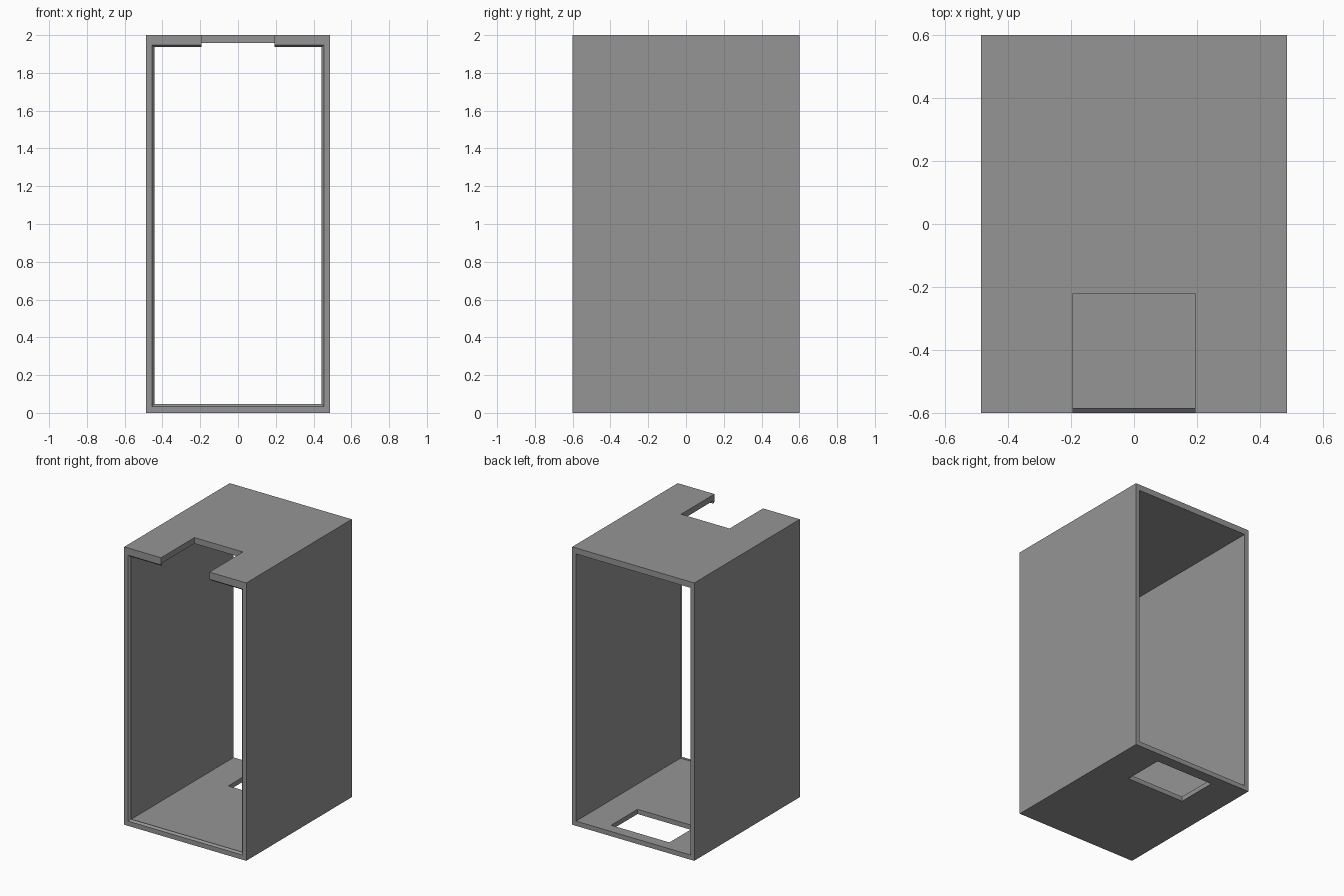
import bpy, bmesh

if "Cube" in bpy.data.objects:
    bpy.data.objects.remove(bpy.data.objects["Cube"])

W, D, H = 0.486, 0.6, 2.0   # half width, half depth, height

grey = bpy.data.materials.new("mid_grey")
grey.diffuse_color = (0.3, 0.3, 0.3, 1)
grey.use_nodes = True
grey.node_tree.nodes["Principled BSDF"].inputs["Base Color"].default_value = grey.diffuse_color


def loft(name, sections):
    """Solid through rectangular sections (y, half width, bottom z, top z)."""
    bm = bmesh.new()
    rings = [[bm.verts.new(p) for p in ((-w, y, lo), (w, y, lo), (w, y, hi), (-w, y, hi))]
             for y, w, lo, hi in sections]
    bm.faces.new(rings[0])
    bm.faces.new(rings[-1][::-1])
    for a, b in zip(rings, rings[1:]):
        for i in range(4):
            j = (i + 1) % 4
            bm.faces.new((a[i], b[i], b[j], a[j]))
    bmesh.ops.recalc_face_normals(bm, faces=bm.faces)
    mesh = bpy.data.meshes.new(name)
    bm.to_mesh(mesh)
    bm.free()
    mesh.materials.append(grey)
    obj = bpy.data.objects.new(name, mesh)
    bpy.context.collection.objects.link(obj)
    return obj


def cut(target, cutter):
    mod = target.modifiers.new(cutter.name, 'BOOLEAN')
    mod.operation = 'DIFFERENCE'
    mod.solver = 'EXACT'
    mod.object = cutter
    bpy.context.view_layer.objects.active = target
    bpy.ops.object.modifier_apply(modifier=mod.name)
    bpy.data.objects.remove(cutter)


# Outer case
case = loft("open_case", [(-D, W, 0, H), (D, W, 0, H)])

# Through cavity, leaving a small wedge-shaped catch lip around the front rim
cut(case, loft("cavity_cutter", [
    (-D - 0.05, 0.455, 0.034, 1.948),
    (-D, 0.455, 0.034, 1.948),
    (-D + 0.014, 0.443, 0.047, 1.936),
    (-D + 0.0141, 0.455, 0.034, 1.957),
    (D + 0.05, 0.455, 0.034, 1.957)]))

# Finger notch in the top, open to the front
cut(case, loft("notch_cutter", [(-D - 0.1, 0.193, 1.85, 2.1), (-0.22, 0.193, 1.85, 2.1)]))

# Rectangular hole in the floor near the back
cut(case, loft("floor_hole_cutter", [(0.22, 0.232, -0.1, 0.15), (0.52, 0.232, -0.1, 0.15)]))
